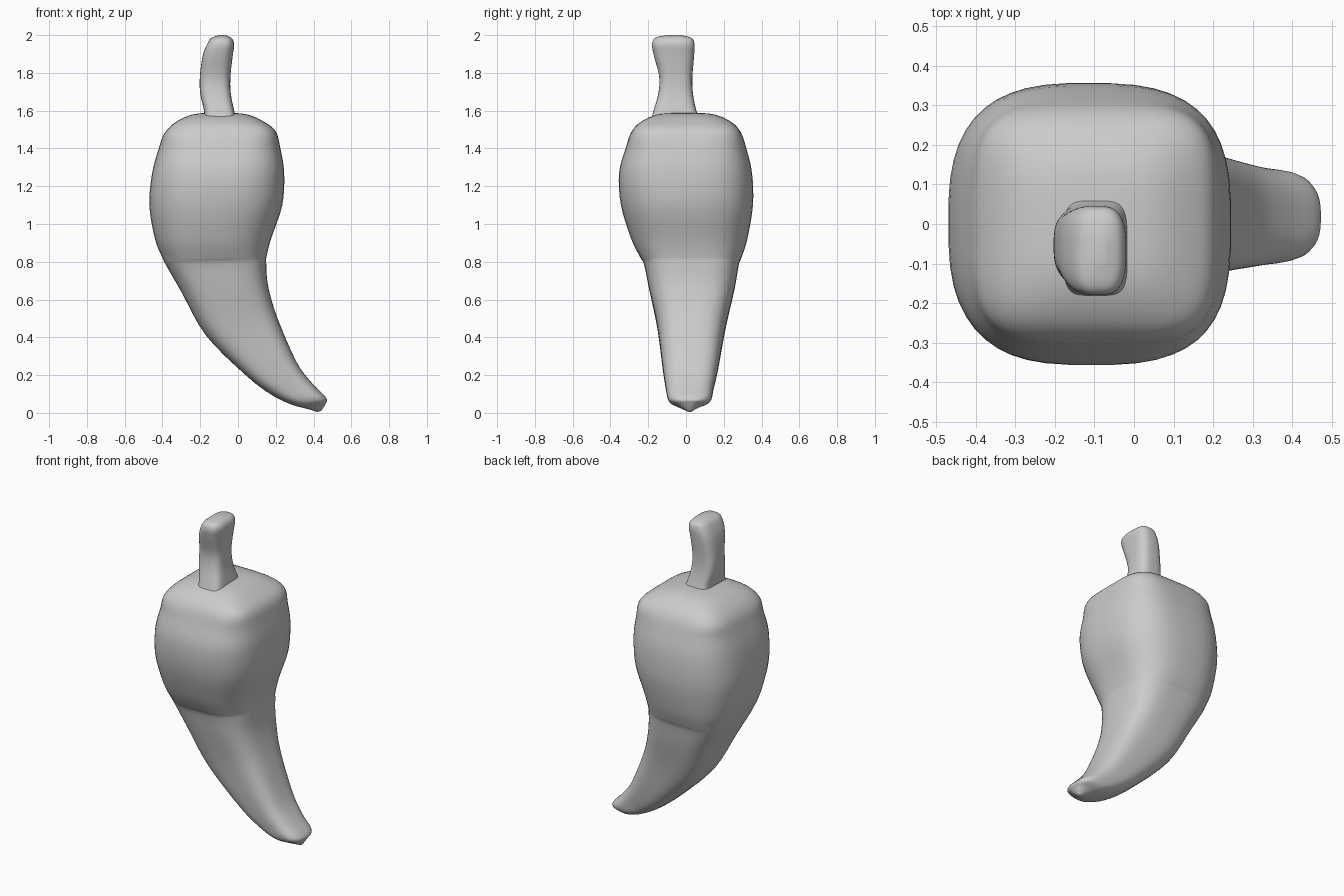
import bpy, bmesh
from math import cos, sin, pi, radians, copysign

cube = bpy.data.objects.get("Cube")
if cube:
    bpy.data.objects.remove(cube)

grey = bpy.data.materials.new("soft grey")
grey.use_nodes = True
tone = (0.6, 0.6, 0.6, 1)
grey.diffuse_color = tone
grey.node_tree.nodes["Principled BSDF"].inputs["Base Color"].default_value = tone


def spline(a, b, c, d, t):
    """Catmull-Rom blend between two neighbouring section values."""
    return b + t / 2 * (c - a + t * (2 * a - 5 * b + 4 * c - d + t * (3 * (b - c) + d - a)))


def power(value, squareness):
    return copysign(abs(value) ** (2 / squareness), value)


def smooth_sections(sections, steps):
    last = len(sections) - 1
    for i in range(last):
        near = [sections[max(0, min(last, i + k))] for k in (-1, 0, 1, 2)]
        for s in range(steps):
            yield [spline(*values, s / steps) for values in zip(*near)]
    yield sections[last]


def loft(name, sections, sides=48, steps=4):
    """Skin rounded-square rings: left x, z, right x, z, front y, back y, squareness."""
    bm = bmesh.new()
    rings = []
    for xl, zl, xr, zr, front, back, square in smooth_sections(sections, steps):
        ring = []
        for k in range(sides):
            angle = 2 * pi * (k + 0.5) / sides
            u = 0.5 + power(cos(angle), square) / 2
            v = 0.5 + power(sin(angle), square) / 2
            ring.append(bm.verts.new((xl + (xr - xl) * u, front + (back - front) * v,
                                      zl + (zr - zl) * u)))
        rings.append(ring)
    for upper, lower in zip(rings, rings[1:]):
        for k in range(sides):
            n = (k + 1) % sides
            bm.faces.new((upper[k], upper[n], lower[n], lower[k]))
    bm.faces.new(rings[0])
    bm.faces.new(rings[-1])
    bmesh.ops.recalc_face_normals(bm, faces=bm.faces)
    mesh = bpy.data.meshes.new(name)
    bm.to_mesh(mesh)
    bm.free()
    mesh.materials.append(grey)
    obj = bpy.data.objects.new(name, mesh)
    bpy.context.collection.objects.link(obj)
    bpy.ops.object.select_all(action='DESELECT')
    obj.select_set(True)
    bpy.context.view_layer.objects.active = obj
    bpy.ops.object.shade_smooth_by_angle(angle=radians(50))
    return obj


# Pepper body: domed shoulders, full belly, front step, then a curved tapering tail
loft("pepper_body", [
    (-.13, 1.59, -.07, 1.59, -.03, .03, 3),
    (-.24, 1.58, .05, 1.58, -.15, .15, 3.4),
    (-.33, 1.54, .14, 1.54, -.24, .24, 4),
    (-.39, 1.48, .2, 1.49, -.29, .29, 4.2),
    (-.42, 1.4, .225, 1.4, -.32, .32, 3.4),
    (-.455, 1.27, .245, 1.27, -.355, .35, 3),
    (-.47, 1.1, .235, 1.1, -.345, .355, 2.8),
    (-.44, .92, .175, .92, -.29, .325, 2.8),
    (-.4, .82, .152, .83, -.243, .295, 3),
    (-.38, .78, .15, .79, -.222, .28, 3.2),
    (-.3, .64, .16, .67, -.195, .257, 3.2),
    (-.17, .41, .21, .5, -.152, .21, 3.2),
    (.04, .2, .31, .27, -.123, .17, 3.2),
    (.17, .1, .39, .16, -.107, .146, 3),
    (.28, .045, .467, .08, -.09, .128, 2.8),
    (.37, .02, .465, .05, -.04, .07, 2.4),
    (.42, .005, .44, .01, .01, .03, 2),
])

# Stem: flared foot, narrow waist and a broader rounded tip
loft("stem", [
    (-.18, 1.55, -.01, 1.55, -.187, .075, 5),
    (-.18, 1.6, -.02, 1.6, -.172, .055, 4),
    (-.2, 1.69, -.038, 1.69, -.147, .037, 3.4),
    (-.202, 1.78, -.04, 1.78, -.142, .034, 3),
    (-.187, 1.89, -.028, 1.89, -.17, .043, 3),
    (-.165, 1.95, -.02, 1.95, -.18, .045, 3),
    (-.14, 1.985, -.035, 1.985, -.163, .03, 3),
    (-.1, 2, -.07, 2, -.1, -.03, 2.4),
], steps=5)
